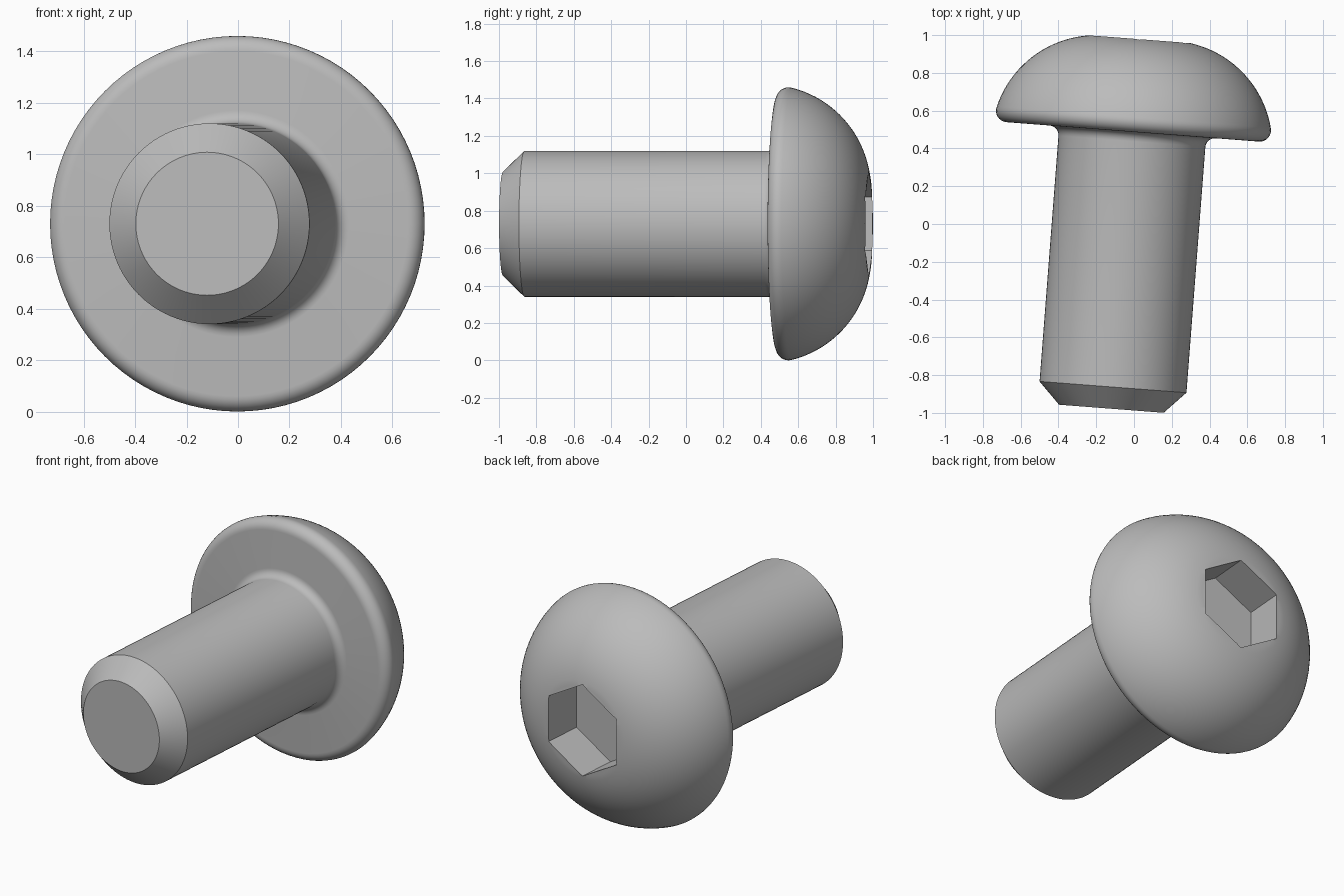
import bpy, bmesh
from math import sin, cos, pi, radians, atan2, hypot
from mathutils import Matrix

old = bpy.data.objects.get("Cube")
if old:
    bpy.data.objects.remove(old, do_unlink=True)

# Main sizes, measured along the screw axis from the tip
LENGTH, SHANK_R, TIP_R, CHAMFER = 1.962, 0.39, 0.278, 0.115
UNDERSIDE, FILLET = 1.47, 0.05
RIM_C, RIM_R = (0.67, 1.53), 0.06
DOME_C, TOP_R = (0.19, 1.413), 0.27
HEX_R, HEX_DEPTH = 0.285, 0.25

steel = bpy.data.materials.new("steel_grey")
steel.use_nodes = True
grey = (0.5, 0.5, 0.5, 1)
steel.diffuse_color = grey
steel.node_tree.nodes["Principled BSDF"].inputs["Base Color"].default_value = grey


def arc(center, radius, start, end, steps):
    """Points on an arc, angles in degrees."""
    angles = [radians(start + (end - start) * i / steps) for i in range(steps + 1)]
    return [(center[0] + radius * cos(a), center[1] + radius * sin(a)) for a in angles]


def lathe(name, profile, sides):
    """Closed solid from (radius, height) rings around the local z axis."""
    bm = bmesh.new()
    turn = [2 * pi * i / sides + pi / 2 for i in range(sides)]
    rings = [[bm.verts.new((r * cos(a), r * sin(a), h)) for a in turn] for r, h in profile]
    for low, high in zip(rings, rings[1:]):
        for i in range(sides):
            j = (i + 1) % sides
            bm.faces.new((low[i], low[j], high[j], high[i]))
    bm.faces.new(rings[0][::-1])
    bm.faces.new(rings[-1])
    mesh = bpy.data.meshes.new(name)
    bm.to_mesh(mesh)
    bm.free()
    mesh.materials.append(steel)
    obj = bpy.data.objects.new(name, mesh)
    bpy.context.collection.objects.link(obj)
    return obj


# Shank with chamfered tip, neck fillet, rounded rim and domed head
rim = arc(RIM_C, RIM_R, -90, 18, 8)
top = (TOP_R, LENGTH)
dx, dz = rim[-1][0] - DOME_C[0], rim[-1][1] - DOME_C[1]
tx, tz = top[0] - DOME_C[0], top[1] - DOME_C[1]
dome_r = (hypot(dx, dz) + hypot(tx, tz)) / 2
dome = arc(DOME_C, dome_r, atan2(dz, dx) * 180 / pi, atan2(tz, tx) * 180 / pi, 20)
profile = [(TIP_R, 0), (SHANK_R, CHAMFER)]
profile += arc((SHANK_R + FILLET, UNDERSIDE - FILLET), FILLET, 180, 90, 6)
profile += rim + dome[1:-1] + [top]
screw = lathe("button_head_screw", profile, 96)

# Hexagonal drive socket
cutter = lathe("socket_cutter", [(HEX_R, LENGTH - HEX_DEPTH), (HEX_R, LENGTH + 0.2)], 6)
cutter.hide_render = True
cut = screw.modifiers.new("socket", "BOOLEAN")
cut.operation = "DIFFERENCE"
cut.solver = "EXACT"
cut.object = cutter
bpy.context.view_layer.update()
evaluated = screw.evaluated_get(bpy.context.evaluated_depsgraph_get())
cut_mesh = bpy.data.meshes.new_from_object(evaluated)
screw.modifiers.clear()
screw.data = cut_mesh
bpy.data.objects.remove(cutter, do_unlink=True)

# Lay the screw on its side, slightly turned
place = Matrix.Translation((-0.12, -0.978, 0.73))
place @= Matrix.Rotation(radians(-4.4), 4, "Z") @ Matrix.Rotation(radians(-90), 4, "X")
screw.data.transform(place)

bpy.ops.object.select_all(action="DESELECT")
screw.select_set(True)
bpy.context.view_layer.objects.active = screw
bpy.ops.object.shade_smooth_by_angle(angle=radians(30))
